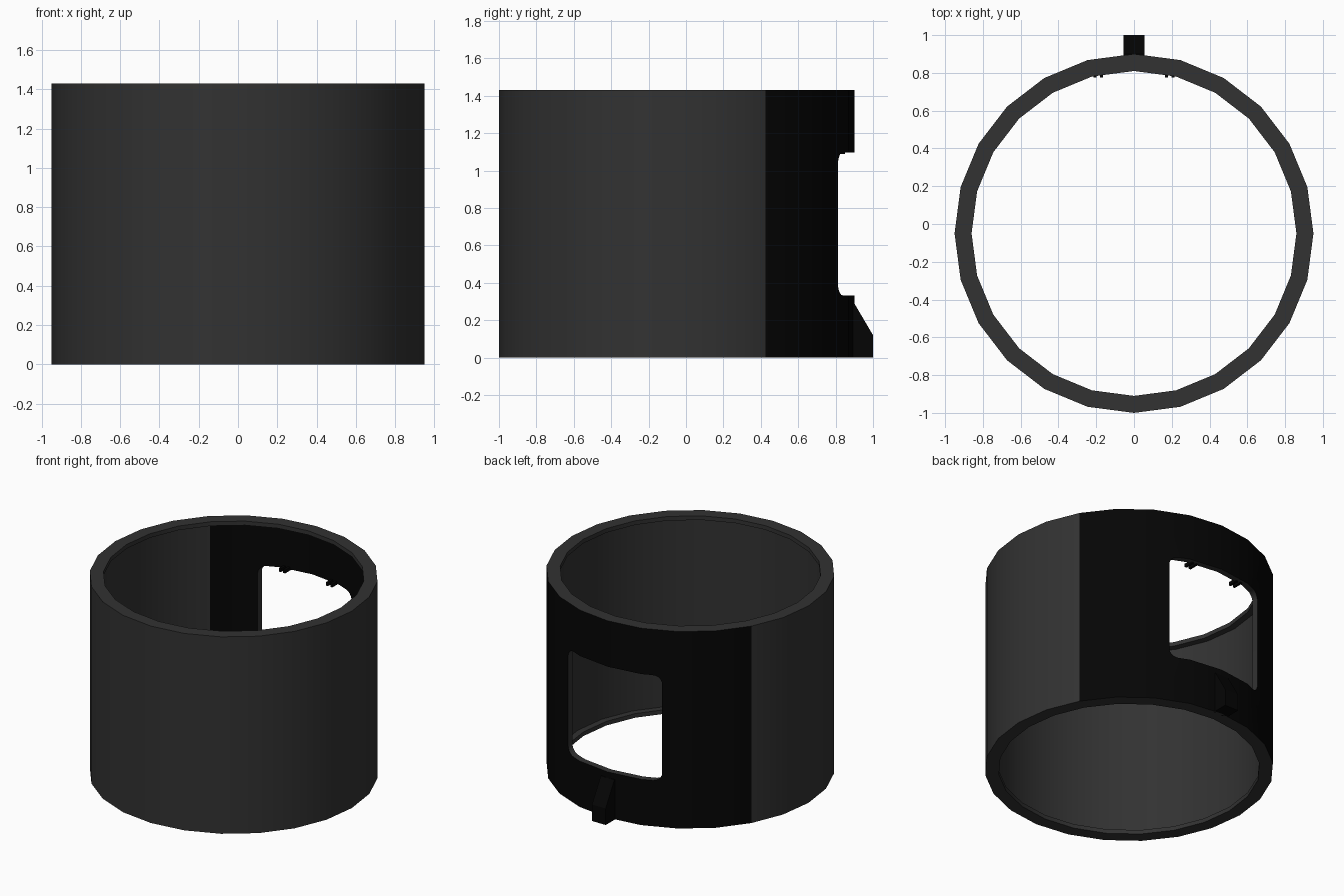
import bpy, bmesh, math

if "Cube" in bpy.data.objects:
    bpy.data.objects.remove(bpy.data.objects["Cube"])

CY, R_OUT, R_WALL, R_LIP, H, SIDES = -0.05, 0.95, 0.905, 0.86, 1.43, 24
LIP = 0.03  # height of the inner rims


def material(name, v):
    m = bpy.data.materials.new(name)
    m.diffuse_color = (v, v, v, 1)
    m.use_nodes = True
    m.node_tree.nodes["Principled BSDF"].inputs["Base Color"].default_value = m.diffuse_color
    return m


grey = material("charcoal grey", 0.032)
black = material("near black", 0.0015)


def make_object(name, bm, mats):
    bmesh.ops.recalc_face_normals(bm, faces=bm.faces)
    me = bpy.data.meshes.new(name)
    bm.to_mesh(me)
    bm.free()
    ob = bpy.data.objects.new(name, me)
    bpy.context.collection.objects.link(ob)
    for m in mats:
        me.materials.append(m)
    return ob


def extrude(name, points, offset, mats):
    """Solid made by sweeping a flat outline along an offset."""
    bm = bmesh.new()
    f = bm.faces.new([bm.verts.new(p) for p in points])
    new = bmesh.ops.extrude_face_region(bm, geom=[f])["geom"]
    verts = [v for v in new if isinstance(v, bmesh.types.BMVert)]
    bmesh.ops.translate(bm, verts=verts, vec=offset)
    return make_object(name, bm, mats)


# Thin ring wall with a thicker inner lip at top and bottom
profile = [(R_OUT, 0), (R_OUT, H), (R_LIP, H), (R_LIP, H - LIP),
           (R_WALL, H - LIP), (R_WALL, LIP), (R_LIP, LIP), (R_LIP, 0)]
bm = bmesh.new()
rings = []
for i in range(SIDES):
    a = math.tau * i / SIDES
    rings.append([bm.verts.new((r * math.cos(a), CY + r * math.sin(a), z)) for r, z in profile])
n = len(profile)
for i in range(SIDES):
    p, q = rings[i], rings[(i + 1) % SIDES]
    for j in range(n):
        k = (j + 1) % n
        bm.faces.new((p[j], q[j], q[k], p[k]))
ring = make_object("ring_wall", bm, [grey, black])

# Rounded window cut through the back wall
W, Z0, Z1, RAD = 0.378, 0.333, 1.097, 0.06
pts = []
for cx, cz, start in ((W - RAD, Z1 - RAD, 0), (RAD - W, Z1 - RAD, 90),
                      (RAD - W, Z0 + RAD, 180), (W - RAD, Z0 + RAD, 270)):
    for s in range(6):
        a = math.radians(start + s * 18)
        pts.append((cx + RAD * math.cos(a), 0.5, cz + RAD * math.sin(a)))
cutter = extrude("window_cutter", pts, (0, 0.7, 0), [grey])

mod = ring.modifiers.new("window", "BOOLEAN")
mod.operation, mod.solver, mod.object = "DIFFERENCE", "EXACT", cutter
bpy.context.view_layer.objects.active = ring
ring.select_set(True)
bpy.ops.object.modifier_apply(modifier=mod.name)
bpy.data.objects.remove(cutter)

# Black back panel: outer faces over 120 degrees, inner wall (not lips) over 90
for p in ring.data.polygons:
    x, y = p.center.x, p.center.y - CY
    radial = (p.normal.x * x + p.normal.y * y) / math.hypot(x, y)
    off = abs(math.degrees(math.atan2(x, y)))
    on_wall = LIP < p.center.z < H - LIP
    limit = 60 if radial > 0.85 else 45 if radial < -0.85 and on_wall else 0
    p.material_index = 1 if off < limit else 0
bpy.ops.object.shade_smooth_by_angle(angle=math.radians(30))

# Sloped pointer tab at the back foot
side_view = [(0.88, 0), (1.0, 0), (1.0, 0.12), (0.9, 0.29), (0.88, 0.29)]
extrude("pointer_tab", [(-0.055, y, z) for y, z in side_view], (0.11, 0, 0), [black])

# Tiny pins on the inner top edge of the window
for side in (-1, 1):
    for x in (0.172, 0.207):
        x0 = side * x - 0.008
        box = [(0.775, 1.09), (0.85, 1.09), (0.85, 1.115), (0.775, 1.115)]
        extrude("window_pin", [(x0, y, z) for y, z in box], (0.016, 0, 0), [black])
